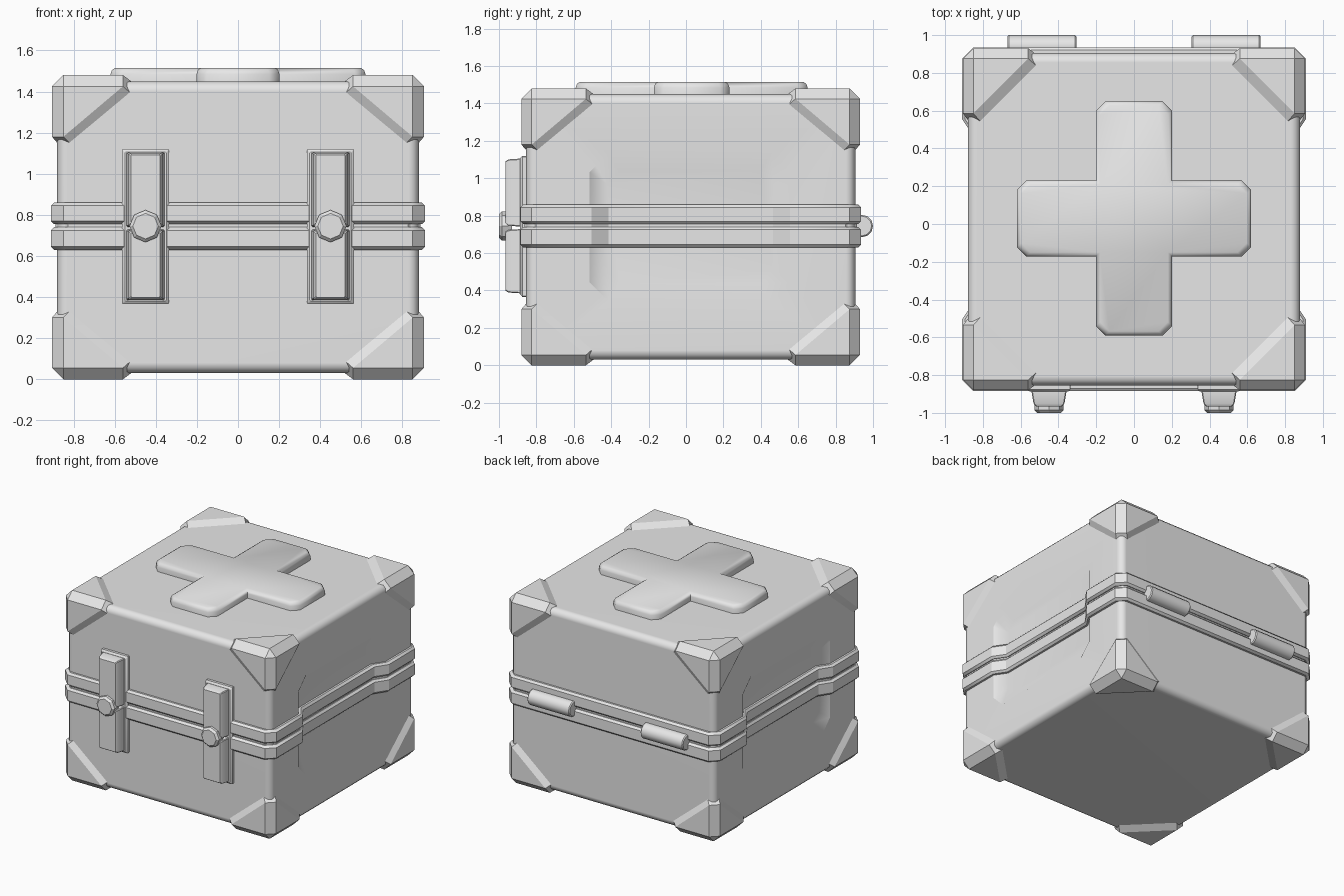
import bpy, bmesh, math
from mathutils import Vector

cube = bpy.data.objects.get("Cube")
if cube:
    bpy.data.objects.remove(cube, do_unlink=True)

grey = bpy.data.materials.new("plain_grey")
grey.use_nodes = True
grey.diffuse_color = (0.8, 0.8, 0.8, 1)
grey.node_tree.nodes["Principled BSDF"].inputs["Base Color"].default_value = (0.8, 0.8, 0.8, 1)

CY = 0.025          # centre of the case in depth
HALF = 0.88         # half width of the case
SEAM = 0.745        # height of the lid seam


def finish(name, bm, angle=30):
    bmesh.ops.recalc_face_normals(bm, faces=bm.faces)
    mesh = bpy.data.meshes.new(name)
    bm.to_mesh(mesh)
    bm.free()
    mesh.materials.append(grey)
    ob = bpy.data.objects.new(name, mesh)
    bpy.context.collection.objects.link(ob)
    bpy.ops.object.select_all(action='DESELECT')
    ob.select_set(True)
    bpy.context.view_layer.objects.active = ob
    bpy.ops.object.shade_smooth_by_angle(angle=math.radians(angle))
    return ob


def loft(name, rings, place, angle=30):
    """Skin a stack of (outline, depth) rings and close both ends."""
    bm = bmesh.new()
    loops = [[bm.verts.new(place(u, v, d)) for u, v in outline] for outline, d in rings]
    n = len(loops[0])
    for a, b in zip(loops, loops[1:]):
        for i in range(n):
            j = (i + 1) % n
            bm.faces.new((a[i], a[j], b[j], b[i]))
    bm.faces.new(loops[0])
    bm.faces.new(loops[-1])
    return finish(name, bm, angle)


def block(cu, cv, hu, hv, cut):
    """Rectangle outline with cut corners."""
    pts = []
    for su, sv in ((1, 1), (-1, 1), (-1, -1), (1, -1)):
        pair = [(cu + su * hu, cv + sv * (hv - cut)), (cu + su * (hu - cut), cv + sv * hv)]
        pts += pair if su * sv > 0 else pair[::-1]
    return pts


def circle(cu, cv, r, n):
    return [(cu + r * math.sin(math.tau * i / n), cv + r * math.cos(math.tau * i / n))
            for i in range(n)]


def up(u, v, d):
    return (u, v, d)


def forward(u, v, d):
    return (u, -d, v)


def sideways(u, v, d):
    return (d, u, v)


# Case body with soft edges
bm = bmesh.new()
bmesh.ops.create_cube(bm, size=1)
for v in bm.verts:
    v.co = (v.co.x * 2 * HALF, v.co.y * 2 * HALF + CY, v.co.z * 1.42 + 0.74)
bmesh.ops.bevel(bm, geom=bm.edges[:], offset=0.05, segments=3, profile=0.5, affect='EDGES')
body = finish("case_body", bm, 40)

# Side recesses with sloping walls
for s in (1, -1):
    cutter = loft("recess_cutter", [(block(0.02, 0.737, 0.445, 0.30, 0.07), s * (HALF - 0.06)),
                                    (block(0.02, 0.737, 0.625, 0.49, 0.13), s * (HALF + 0.06))],
                  sideways)
    cutter.hide_render = True
    mod = body.modifiers.new("recess", 'BOOLEAN')
    mod.operation = 'DIFFERENCE'
    mod.solver = 'EXACT'
    mod.object = cutter
    bpy.context.view_layer.objects.active = body
    bpy.ops.object.modifier_apply(modifier=mod.name)
    bpy.data.objects.remove(cutter, do_unlink=True)
body.data.materials.clear()
body.data.materials.append(grey)
bpy.ops.object.select_all(action='DESELECT')
body.select_set(True)
bpy.context.view_layer.objects.active = body
bpy.ops.object.shade_smooth_by_angle(angle=math.radians(40))
body.modifiers.new("even_shading", 'WEIGHTED_NORMAL').keep_sharp = True


# Double rim around the seam, following the recesses
def rim_outline(o):
    h, c, dip = HALF + o, 0.06, 0.06
    half = [(h - c, -h), (h, c - h), (h, -0.53), (h - dip, -0.44),
            (h - dip, 0.44), (h, 0.53), (h, h - c), (h - c, h)]
    half += [(-x, y) for x, y in reversed(half)]
    return [(x, y + CY) for x, y in half]


for name, low, high in (("lower_rim", 0.63, 0.74), ("upper_rim", 0.755, 0.86)):
    steps = [(low, -0.02), (low, 0.015), (low + 0.015, 0.03),
             (high - 0.015, 0.03), (high, 0.015), (high, -0.02)]
    loft(name, [(rim_outline(o), z) for z, o in steps], up)
loft("seam_strip", [(rim_outline(0.008), z) for z in (0.735, 0.76)], up)


# Raised cross on the lid
def cross_outline(o):
    arm, reach, cut = 0.202 + o, 0.62 + o, 0.05
    quarter = [(arm, arm), (arm, reach - cut), (arm - cut, reach),
               (cut - arm, reach), (-arm, reach - cut)]
    pts = []
    for k in range(4):
        for x, y in quarter:
            for _ in range(k):
                x, y = -y, x
            pts.append((x, y + 0.03))
    return pts


loft("lid_cross", [(cross_outline(0), 1.43), (cross_outline(0), 1.485),
                   (cross_outline(-0.007), 1.505), (cross_outline(-0.022), 1.515)], up, 50)

# Corner guards: one chamfered shape repeated at all eight corners
corner = []
for k in range(3):
    for a, b, c in ((0, 0.055, 0.055),
                    (0.345, 0, 0.055), (0.345, 0.055, 0),
                    (0.385, 0.03, 0.09), (0.385, 0.09, 0.03),
                    (0.385, 0.09, 0.09)):
        p = [a, b, c]
        p = p[-k:] + p[:-k] if k else p
        corner.append((p[0], p[1], p[2] * 0.87 if p[2] > 0.2 else p[2]))
for sx, side in ((1, "left"), (-1, "right")):
    for sy, end in ((-1, "front"), (1, "back")):
        for sz, level in ((-1, "bottom"), (1, "top")):
            bm = bmesh.new()
            for a, b, c in corner:
                bm.verts.new((sx * (0.905 - a), CY + sy * (0.905 - b), 0.74 + sz * (0.74 - c)))
            hull = bmesh.ops.convex_hull(bm, input=bm.verts[:])
            loose = set(hull["geom_interior"] + hull["geom_unused"])
            bmesh.ops.delete(bm, geom=[g for g in loose if isinstance(g, bmesh.types.BMVert)],
                             context='VERTS')
            bmesh.ops.dissolve_limit(bm, angle_limit=0.02, verts=bm.verts[:], edges=bm.edges[:])
            finish(f"{level}_{end}_{side}_guard", bm, 25)

# Latches on the front, hinges on the back
for s, side in ((1, "left"), (-1, "right")):
    x = s * 0.45
    loft(f"{side}_latch_plate",
         [(block(x, 0.743, 0.115 - i, 0.377 - i, 0.005), d)
          for d, i in ((0.83, 0), (0.875, 0), (0.888, 0.014))], forward)
    for part, low, high in (("lower", 0.385, 0.728), ("upper", 0.742, 1.105)):
        mid, h = (low + high) / 2, (high - low) / 2
        loft(f"{side}_{part}_latch",
             [(block(x, mid, 0.092 - i, h - j, 0.005), d)
              for d, i, j in ((0.86, 0, 0), (0.89, 0, 0), (0.95, 0.01, 0.004), (0.965, 0.022, 0.014))],
             forward)
    loft(f"{side}_latch_knob",
         [(circle(x, SEAM, r, 8), d) for d, r in ((0.93, 0.078), (0.985, 0.078), (1.0, 0.062))],
         forward)
    loft(f"{side}_hinge",
         [(circle(0.94, SEAM, r, 12), s * d)
          for d, r in ((0.305, 0.053), (0.312, 0.06), (0.663, 0.06), (0.67, 0.053))],
         sideways, 40)
